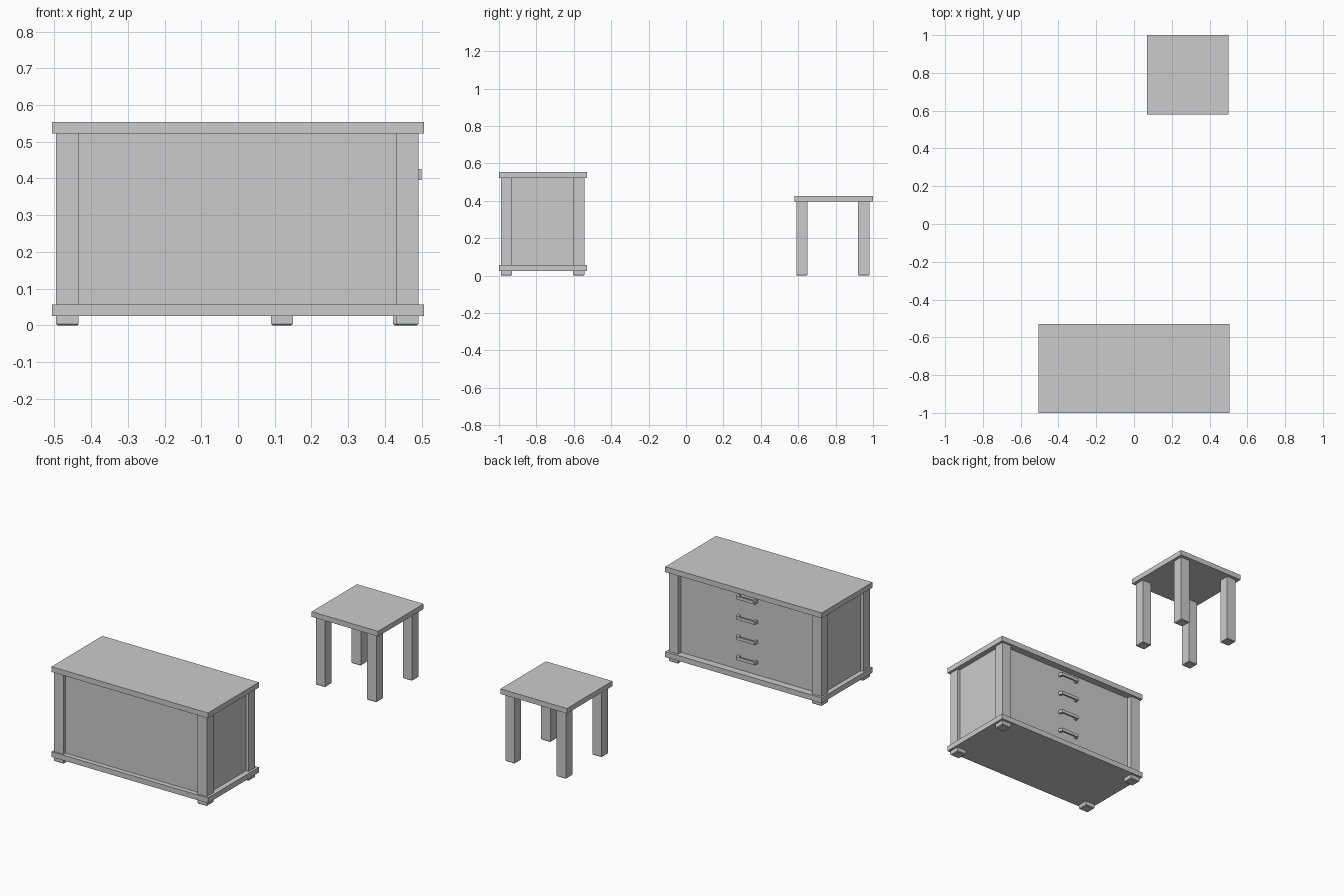
import bpy, bmesh

if "Cube" in bpy.data.objects:
    bpy.data.objects.remove(bpy.data.objects["Cube"])


def box(name, x0, x1, y0, y1, z0, z1, foot_inset=0.0):
    """Axis-aligned box; foot_inset chamfers the bottom rim."""
    bm = bmesh.new()
    bmesh.ops.create_cube(bm, size=1)
    for v in bm.verts:
        v.co.x = x1 if v.co.x > 0 else x0
        v.co.y = y1 if v.co.y > 0 else y0
        v.co.z = z1 if v.co.z > 0 else z0
    if foot_inset:
        rim = [e for e in bm.edges if all(v.co.z < z0 + 1e-5 for v in e.verts)]
        bmesh.ops.bevel(bm, geom=rim, offset=foot_inset, segments=1,
                        affect='EDGES', profile=0.5)
    mesh = bpy.data.meshes.new(name)
    bm.to_mesh(mesh)
    bm.free()
    ob = bpy.data.objects.new(name, mesh)
    bpy.context.collection.objects.link(ob)
    return ob


def handle(name, z):
    """Bridge-shaped pull extruded vertically from a small profile."""
    half, back, front, t = 0.065, -0.572, -0.546, 0.009
    profile = [(-half, back), (-half + 0.006, front), (half - 0.006, front),
               (half, back), (half - 0.016, back), (half - 0.018, front - t),
               (-half + 0.018, front - t), (-half + 0.016, back)]
    bm = bmesh.new()
    face = bm.faces.new([bm.verts.new((x, y, z - 0.009)) for x, y in profile])
    ext = bmesh.ops.extrude_face_region(bm, geom=[face])
    for v in ext['geom']:
        if isinstance(v, bmesh.types.BMVert):
            v.co.z += 0.018
    bmesh.ops.recalc_face_normals(bm, faces=bm.faces)
    mesh = bpy.data.meshes.new(name)
    bm.to_mesh(mesh)
    bm.free()
    bpy.context.collection.objects.link(bpy.data.objects.new(name, mesh))


# Cabinet top and base slabs
box("cabinet_top", -0.506, 0.506, -1.0, -0.53, 0.523, 0.554)
box("cabinet_base", -0.506, 0.506, -1.0, -0.53, 0.026, 0.057)

# Corner posts and feet
for sx, x0, x1 in (("left", -0.496, -0.434), ("right", 0.432, 0.492)):
    for sy, y0, y1 in (("front", -0.99, -0.93), ("back", -0.604, -0.544)):
        box(f"{sy}_{sx}_post", x0, x1, y0, y1, 0.057, 0.523)
        box(f"{sy}_{sx}_foot", x0, x1, y0, y1, 0.0, 0.026, 0.004)

# Recessed carcass panels and drawer face
box("cabinet_body", -0.478, 0.475, -0.972, -0.572, 0.057, 0.523)

# Drawer pulls
for i, z in enumerate((0.487, 0.368, 0.25, 0.132)):
    handle(f"drawer_handle_{i + 1}", z)

# Stool seat and legs
box("stool_seat", 0.07, 0.5, 0.58, 1.0, 0.396, 0.426)
for sx, x0, x1 in (("left", 0.09, 0.15), ("right", 0.422, 0.482)):
    for sy, y0, y1 in (("front", 0.59, 0.65), ("back", 0.92, 0.98)):
        box(f"stool_{sy}_{sx}_leg", x0, x1, y0, y1, 0.0, 0.396, 0.004)
